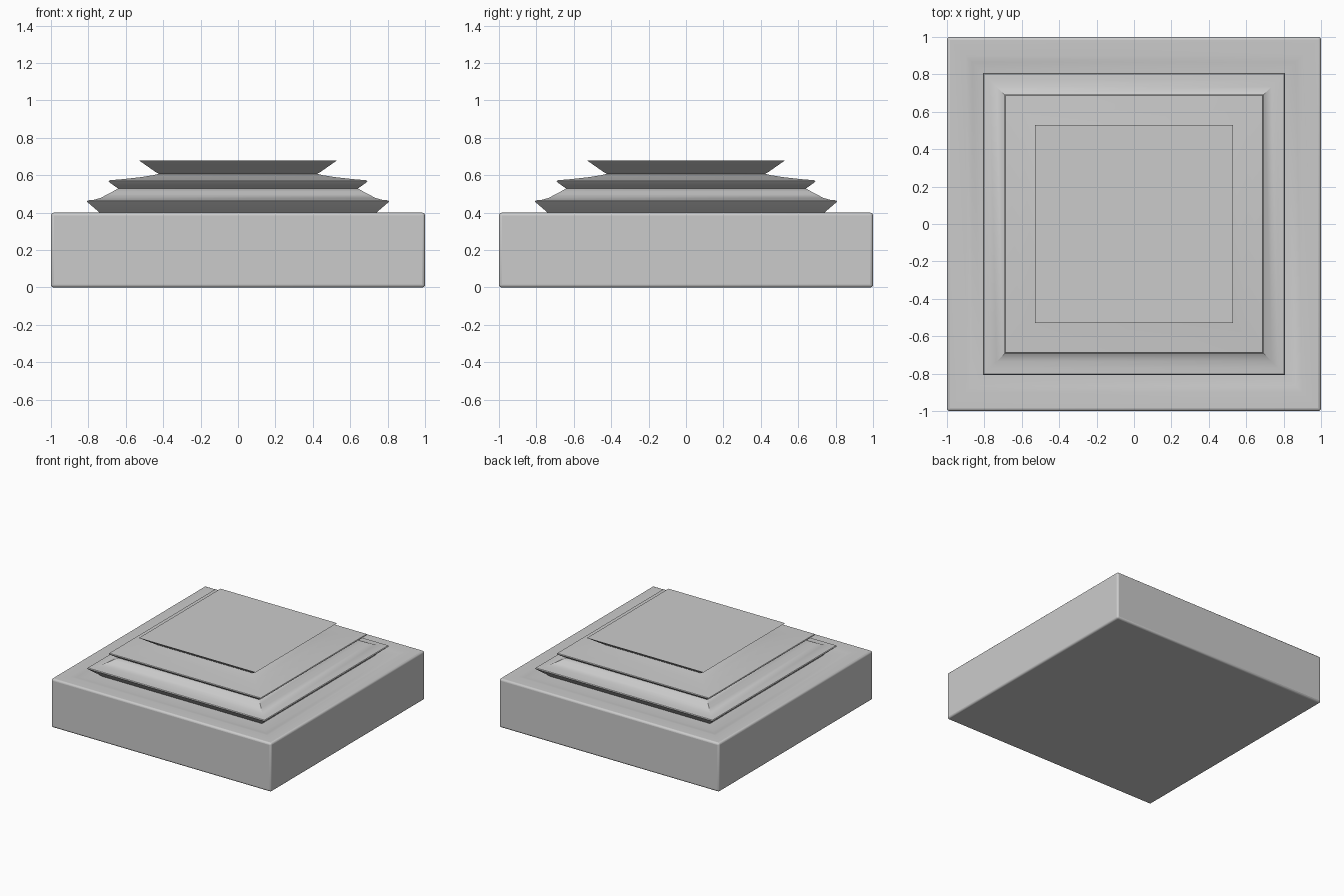
import bpy, bmesh

if "Cube" in bpy.data.objects:
    bpy.data.objects.remove(bpy.data.objects["Cube"])


def square_loft(name, profile, bevel=0.0):
    """Stack square rings given as (half width, z), capped at both ends."""
    bm = bmesh.new()
    rings = []
    for r, z in profile:
        rings.append([bm.verts.new((x * r, y * r, z))
                      for x, y in ((-1, -1), (1, -1), (1, 1), (-1, 1))])
    for a, b in zip(rings, rings[1:]):
        for i in range(4):
            j = (i + 1) % 4
            bm.faces.new((a[i], a[j], b[j], b[i]))
    bm.faces.new(rings[0][::-1])
    bm.faces.new(rings[-1])
    bmesh.ops.recalc_face_normals(bm, faces=bm.faces)
    mesh = bpy.data.meshes.new(name)
    bm.to_mesh(mesh)
    bm.free()
    obj = bpy.data.objects.new(name, mesh)
    bpy.context.collection.objects.link(obj)
    if bevel:
        mod = obj.modifiers.new("soft_edges", 'BEVEL')
        mod.width = bevel
        mod.segments = 3
        mod.limit_method = 'ANGLE'
        mod.angle_limit = 1.0
    bpy.ops.object.select_all(action='DESELECT')
    obj.select_set(True)
    bpy.context.view_layer.objects.active = obj
    bpy.ops.object.shade_smooth_by_angle(angle=0.55)
    return obj


# Base slab with a shallow channel around the moulding
square_loft("base_slab", [(1, 0), (1, .40), (.90, .402), (.865, .394),
                          (.82, .388), (.70, .388)], bevel=.015)

# Lower moulding: flared rim with a hollow curve up to the neck
square_loft("lower_moulding", [(.725, .385), (.745, .405), (.80, .452), (.808, .460),
                               (.803, .466), (.77, .469), (.735, .479), (.70, .497),
                               (.67, .513), (.64, .53)])

# Middle moulding: thin lip and gently sloped top
square_loft("middle_moulding", [(.64, .529), (.685, .56), (.692, .567), (.688, .573),
                                (.61, .580), (.52, .590), (.45, .601), (.425, .608)])

# Top plate: flares outwards to a sharp flat top
square_loft("top_plate", [(.42, .606), (.44, .617), (.53, .68)])
